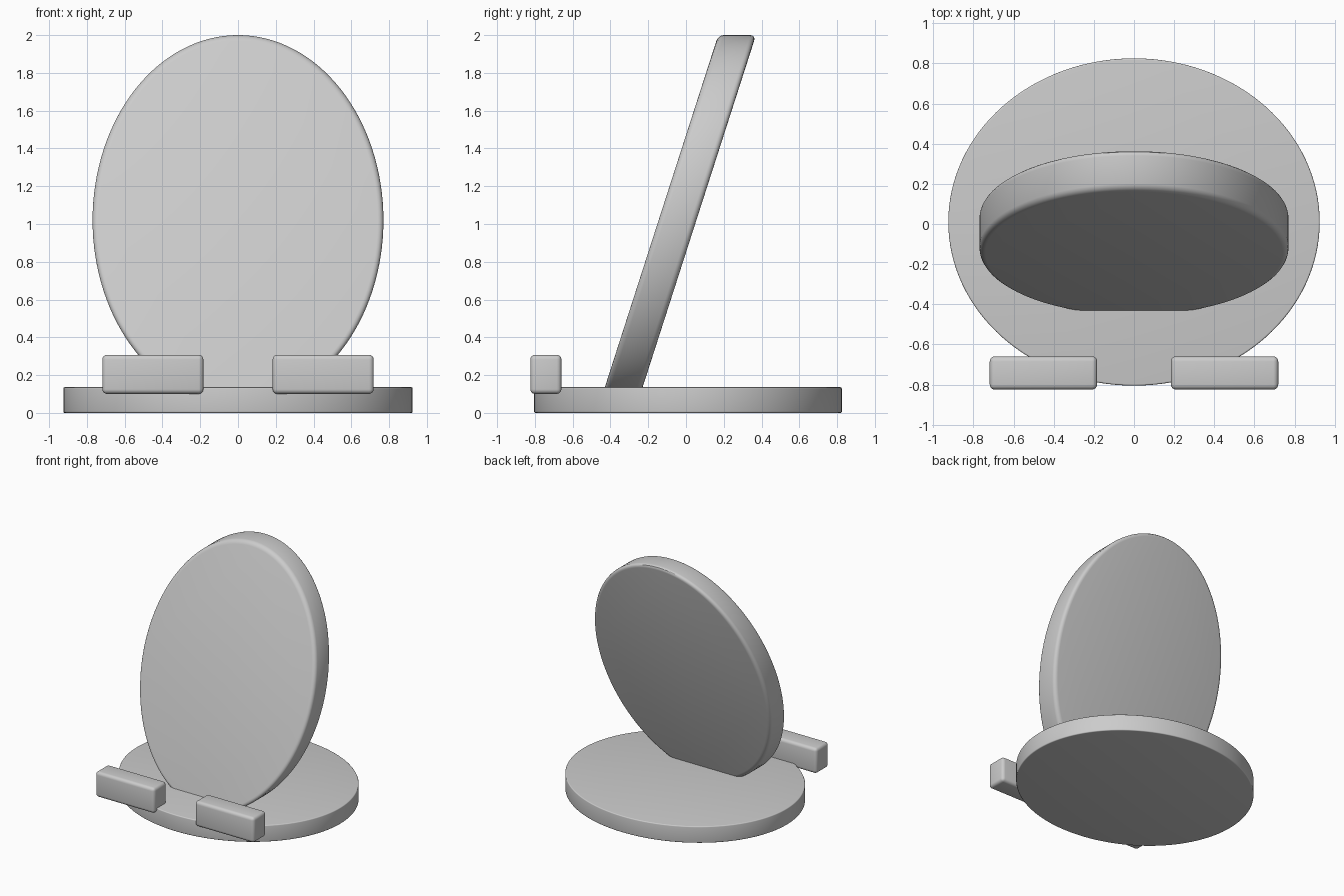
import bpy, bmesh, math
from mathutils import Matrix

cube = bpy.data.objects.get("Cube")
if cube:
    bpy.data.objects.remove(cube)

grey = bpy.data.materials.new("plain grey")
GREY = (0.6, 0.6, 0.6, 1)
grey.diffuse_color = GREY
grey.use_nodes = True
for node in grey.node_tree.nodes:
    if node.type == 'BSDF_PRINCIPLED':
        node.inputs["Base Color"].default_value = GREY


def finish(name, bm, bevel, matrix):
    """Round the sharp edges, place the part and shade it smooth."""
    edges = [e for e in bm.edges if e.calc_face_angle(0) > math.radians(40)]
    bmesh.ops.bevel(bm, geom=edges, offset=bevel, segments=4, profile=0.5,
                    affect='EDGES', clamp_overlap=True)
    bm.transform(matrix)
    bmesh.ops.recalc_face_normals(bm, faces=bm.faces)
    mesh = bpy.data.meshes.new(name)
    bm.to_mesh(mesh)
    bm.free()
    mesh.materials.append(grey)
    obj = bpy.data.objects.new(name, mesh)
    bpy.context.collection.objects.link(obj)
    bpy.ops.object.select_all(action='DESELECT')
    obj.select_set(True)
    bpy.context.view_layer.objects.active = obj
    bpy.ops.object.shade_smooth_by_angle(angle=math.radians(30))
    return obj


def disc(name, rx, ry, depth, bevel, matrix):
    bm = bmesh.new()
    bmesh.ops.create_cone(bm, cap_ends=True, segments=128, radius1=1,
                          radius2=1, depth=depth)
    bm.transform(Matrix.Diagonal((rx, ry, 1, 1)))
    return finish(name, bm, bevel, matrix)


def block(name, size, bevel, centre):
    bm = bmesh.new()
    bmesh.ops.create_cube(bm, size=1)
    bm.transform(Matrix.Diagonal((*size, 1)))
    return finish(name, bm, bevel, Matrix.Translation(centre))


# Round base
disc("base", 0.925, 0.815, 0.136, 0.008, Matrix.Translation((0, 0.01, 0.068)))

# Upright oval back, slanted backwards so its rim stays level
lean = Matrix.Identity(4)
lean[1][2] = 0.322
upright = Matrix.Rotation(math.radians(90), 4, 'X')
disc("backrest", 0.77, 0.98, 0.2, 0.03,
     Matrix.Translation((0, -0.045, 1.02)) @ lean @ upright)

# Pair of front stops
for side, label in ((1, "left"), (-1, "right")):
    block(label + "_front_stop", (0.535, 0.165, 0.207), 0.025,
          (side * 0.451, -0.742, 0.204))
